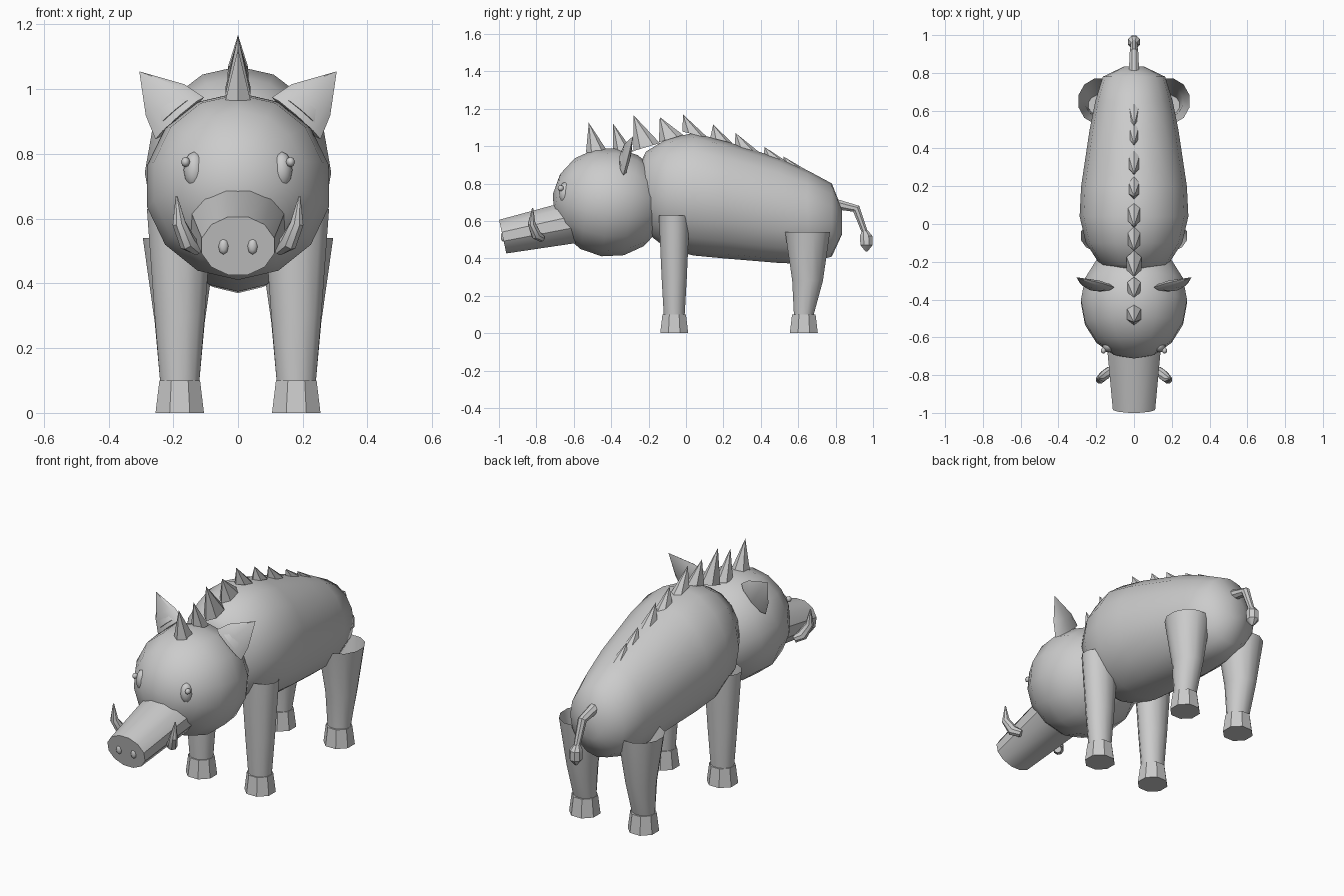
import bpy, bmesh, math
from mathutils import Vector, Matrix

if "Cube" in bpy.data.objects:
    bpy.data.objects.remove(bpy.data.objects["Cube"])

V = Vector


def finish(name, bm, angle=35):
    bmesh.ops.recalc_face_normals(bm, faces=bm.faces)
    me = bpy.data.meshes.new(name)
    bm.to_mesh(me)
    bm.free()
    me.shade_smooth()
    me.set_sharp_from_angle(angle=math.radians(angle))
    ob = bpy.data.objects.new(name, me)
    bpy.context.collection.objects.link(ob)
    return ob


def loft(name, rings, n=8, start=True, end=True, angle=35, phase=0.5):
    """Skin elliptical rings given as (centre, u half-axis, v half-axis)."""
    bm = bmesh.new()
    loops = []
    for c, u, v in rings:
        angs = [2 * math.pi * (i + phase) / n for i in range(n)]
        loops.append([bm.verts.new(V(c) + V(u) * math.cos(a) + V(v) * math.sin(a)) for a in angs])
    for a, b in zip(loops, loops[1:]):
        for i in range(n):
            j = (i + 1) % n
            bm.faces.new((a[i], a[j], b[j], b[i]))
    if start:
        bm.faces.new(loops[0])
    if end:
        bm.faces.new(loops[-1])
    bmesh.ops.remove_doubles(bm, verts=bm.verts, dist=1e-4)
    return finish(name, bm, angle)


def ball(name, loc, size, tilt=0, seg=12, rings=8):
    """Ellipsoid whose poles lie along y, tilted about x."""
    bm = bmesh.new()
    bmesh.ops.create_uvsphere(bm, u_segments=seg, v_segments=rings, radius=1)
    m = (Matrix.Translation(loc) @ Matrix.Rotation(math.radians(tilt), 4, 'X')
         @ Matrix.Diagonal((*size, 1)) @ Matrix.Rotation(math.pi / 2, 4, 'X'))
    bmesh.ops.transform(bm, matrix=m, verts=bm.verts)
    return finish(name, bm, 60)


def tube(name, path, radii, n=8):
    """Round tube through path points with a radius at each."""
    pts = [V(p) for p in path]
    rings = []
    for i, p in enumerate(pts):
        d = (pts[min(i + 1, len(pts) - 1)] - pts[max(i - 1, 0)]).normalized()
        u = V((0, 1, 0)) if abs(d.x) > 0.9 else d.cross(V((1, 0, 0))).normalized()
        rings.append((p, u * radii[i], d.cross(u) * radii[i]))
    return loft(name, rings, n)


# body: (y, half width, top z, bottom z)
stations = [(-0.24, 0.09, 0.92, 0.62), (-0.215, 0.18, 0.97, 0.54), (-0.1, 0.255, 1.04, 0.45),
            (0.04, 0.288, 1.07, 0.415), (0.2, 0.28, 1.03, 0.40), (0.5, 0.235, 0.935, 0.375),
            (0.65, 0.205, 0.87, 0.37), (0.78, 0.165, 0.80, 0.41), (0.835, 0.05, 0.66, 0.53)]
loft("body", [((0, y, (t + b) / 2), (w, 0, 0), (0, 0, (t - b) / 2)) for y, w, t, b in stations],
     n=16, angle=60, phase=0)

# head and snout
ball("head", (0, -0.41, 0.70), (0.288, 0.305, 0.292), tilt=-8, seg=14, rings=8)
loft("snout", [((0, -0.60, 0.595), (0.152, 0, 0), (0, -0.03, 0.115)),
               ((0, -0.98, 0.516), (0.116, 0, 0), (0, -0.02, 0.093))], n=12)

for side, s in (("left", 1), ("right", -1)):
    # facial details
    ball(side + "_nostril", (s * 0.045, -0.978, 0.515), (0.016, 0.012, 0.026), seg=8, rings=6)
    ball(side + "_eye", (s * 0.135, -0.645, 0.75), (0.033, 0.035, 0.057))
    ball(side + "_pupil", (s * 0.162, -0.67, 0.775), (0.014, 0.016, 0.016), seg=8, rings=6)
    tube(side + "_tusk", [(s * 0.125, -0.77, 0.505), (s * 0.155, -0.80, 0.525),
                          (s * 0.182, -0.825, 0.585), (s * 0.19, -0.82, 0.67)],
         [0.02, 0.028, 0.022, 0.003])

    # ears: flattened leaf with a thin inner pad
    lean = V((0, 0.022, -0.01))
    loft(side + "_ear", [((s * 0.18, -0.335, 0.91), V((s * 0.075, 0, -0.065)), lean),
                         ((s * 0.225, -0.315, 0.967), V((s * 0.06, 0, -0.048)), lean),
                         ((s * 0.305, -0.282, 1.055), V((0, 0, 0)), V((0, 0, 0)))], n=8, end=False, phase=0)
    loft(side + "_inner_ear", [((s * 0.195, -0.343, 0.93), V((s * 0.045, 0, -0.038)), lean * 0.6),
                               ((s * 0.283, -0.295, 1.03), V((0, 0, 0)), V((0, 0, 0)))],
         n=8, end=False, phase=0)

    # legs: (z, x half, y half), open at the top, each on a hoof
    for part, y, x, prof in (
            ("front", -0.063, 0.18, [(0.63, 0.105, 0.085), (0.3, 0.08, 0.07), (0.1, 0.063, 0.058)]),
            ("back", 0.63, 0.18, [(0.54, 0.118, 0.124), (0.28, 0.08, 0.085), (0.1, 0.063, 0.055)])):
        rings = [((s * x, y + (0.02 if part == "back" and z > 0.2 else 0), z), (a, 0, 0), (0, b, 0))
                 for z, a, b in prof]
        loft(f"{part}_{side}_leg", rings, n=12, start=False)
        loft(f"{part}_{side}_hoof", [((s * x, y, 0), (0.081, 0, 0), (0, 0.081, 0)),
                                     ((s * x, y, 0.1), (0.068, 0, 0), (0, 0.068, 0))], n=8, angle=20)

# mane spikes: (tip y, tip z, base y, base z, half length, half width)
spikes = [(-0.52, 1.125, -0.475, 0.965, 0.06, 0.045), (-0.39, 1.12, -0.335, 0.97, 0.055, 0.04),
          (-0.28, 1.165, -0.21, 0.995, 0.07, 0.045), (-0.14, 1.155, -0.08, 1.04, 0.065, 0.038),
          (-0.015, 1.168, 0.05, 1.06, 0.07, 0.036), (0.145, 1.115, 0.19, 1.03, 0.06, 0.032),
          (0.265, 1.07, 0.325, 0.985, 0.065, 0.032), (0.42, 0.995, 0.475, 0.935, 0.06, 0.026),
          (0.52, 0.945, 0.58, 0.89, 0.058, 0.026)]
for i, (ty, tz, by, bz, hl, hw) in enumerate(spikes):
    slope = 0.0 if i < 2 else (0.3 if i < 4 else -0.25)
    loft(f"mane_spike_{i + 1}", [((0, by, bz), (0, hl, hl * slope), (hw, 0, 0)),
                                 ((0, ty, tz), (0, 0, 0), (0, 0, 0))],
         n=6, end=False, angle=20, phase=0)

# tail and tuft
tube("tail", [(0, 0.80, 0.69), (0, 0.91, 0.665), (0, 0.96, 0.53)], [0.03, 0.024, 0.017])
loft("tail_tuft", [((0, 0.957, 0.548), (0.017, 0, 0), (0, 0.017, 0)),
                   ((0, 0.963, 0.52), (0.034, 0, 0), (0, 0.036, 0)),
                   ((0, 0.965, 0.47), (0.033, 0, 0), (0, 0.035, 0)),
                   ((0, 0.965, 0.437), (0.006, 0, 0), (0, 0.006, 0))], n=8)
